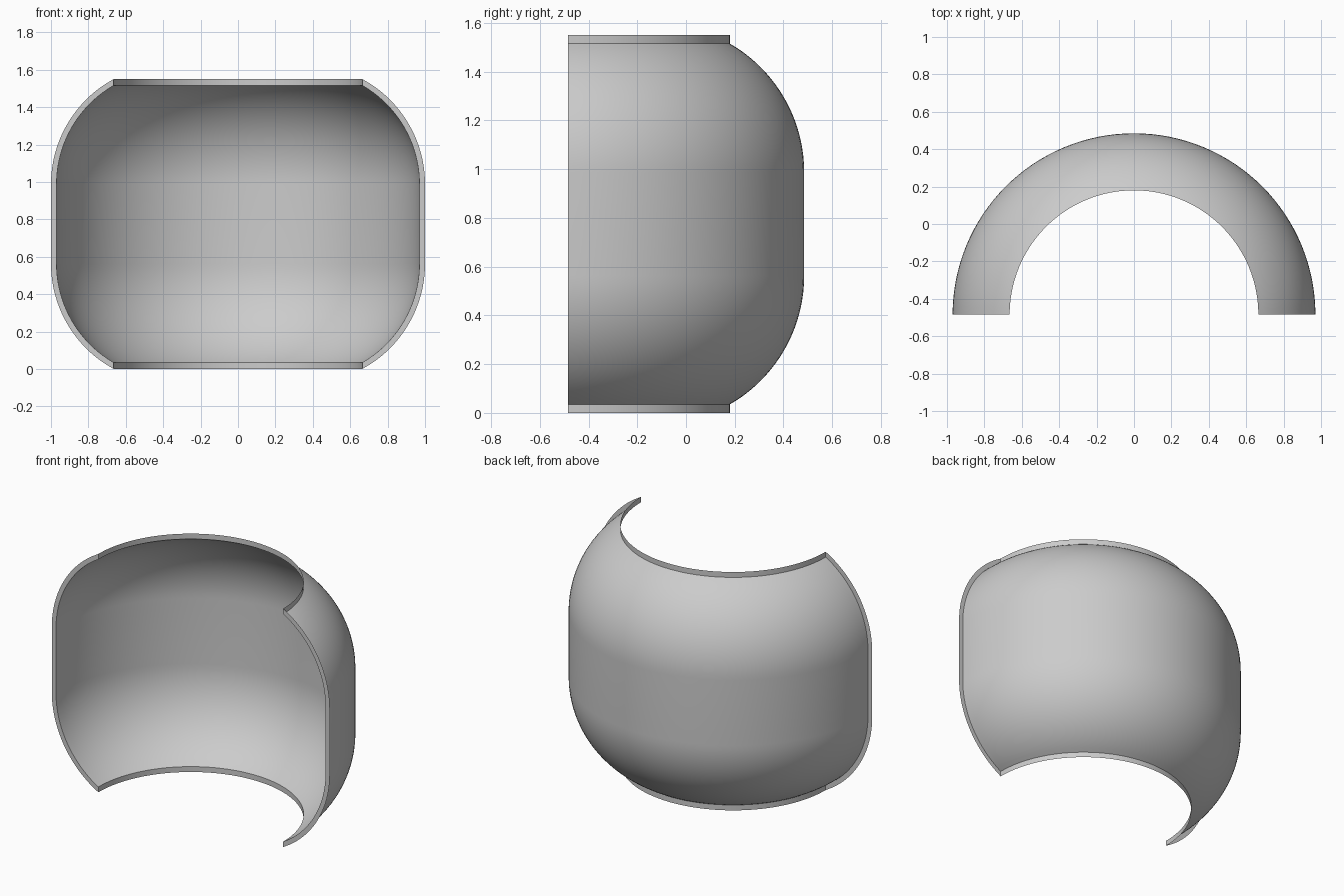
import bpy, bmesh
from math import pi, sin, cos, radians

cube = bpy.data.objects.get("Cube")
if cube:
    bpy.data.objects.remove(cube)

grey = bpy.data.materials.new("light_grey")
grey.use_nodes = True
colour = (0.6, 0.6, 0.6, 1)
grey.diffuse_color = colour
grey.node_tree.nodes["Principled BSDF"].inputs["Base Color"].default_value = colour

HEIGHT, AXIS_Y = 1.55, -0.485
ARC_X, ARC_Z = 0.36, 0.987      # centre of the upper corner curve
END_R = 0.665                   # radius of the top and bottom openings
SEGMENTS, STEPS = 64, 20


def profile(radius, end_z):
    """Side profile from bottom to top: curve, straight wall, curve."""
    upper = []
    for i in range(STEPS):
        a = radians(60) * i / STEPS
        upper.append((ARC_X + radius * cos(a), ARC_Z + radius * sin(a)))
    upper.append((END_R, end_z))
    lower = [(r, HEIGHT - z) for r, z in reversed(upper)]
    return lower + upper


def add_object(name, rows):
    """Skin a grid of points, row by row."""
    bm = bmesh.new()
    grid = [[bm.verts.new(p) for p in row] for row in rows]
    for a, b in zip(grid, grid[1:]):
        for i in range(len(a) - 1):
            bm.faces.new((a[i], a[i + 1], b[i + 1], b[i]))
    mesh = bpy.data.meshes.new(name)
    bm.to_mesh(mesh)
    bm.free()
    mesh.materials.append(grey)
    obj = bpy.data.objects.new(name, mesh)
    bpy.context.collection.objects.link(obj)
    bpy.ops.object.select_all(action='DESELECT')
    obj.select_set(True)
    bpy.context.view_layer.objects.active = obj
    bpy.ops.object.shade_smooth_by_angle(angle=radians(25))
    return obj


def revolve(name, points):
    """Half turn of a profile about the upright axis, facing inward."""
    angles = [pi * i / SEGMENTS for i in range(SEGMENTS + 1)]
    return add_object(name, [[(r * cos(a), AXIS_Y + r * sin(a), z)
                              for r, z in points] for a in angles])


inner = profile(0.61, 1.515)
outer = profile(0.64, HEIGHT)

# Curved half shell
revolve("curved_shell", inner)

# Upright lips around the openings
revolve("top_lip", [(END_R, 1.515), (END_R, HEIGHT)])
revolve("bottom_lip", [(END_R, 0), (END_R, HEIGHT - 1.515)])

# Flat front rims on both sides
for side, name in ((1, "left_front_rim"), (-1, "right_front_rim")):
    rows = [[(side * r, AXIS_Y, z) for r, z in p] for p in (inner, outer)]
    add_object(name, rows if side < 0 else rows[::-1])
